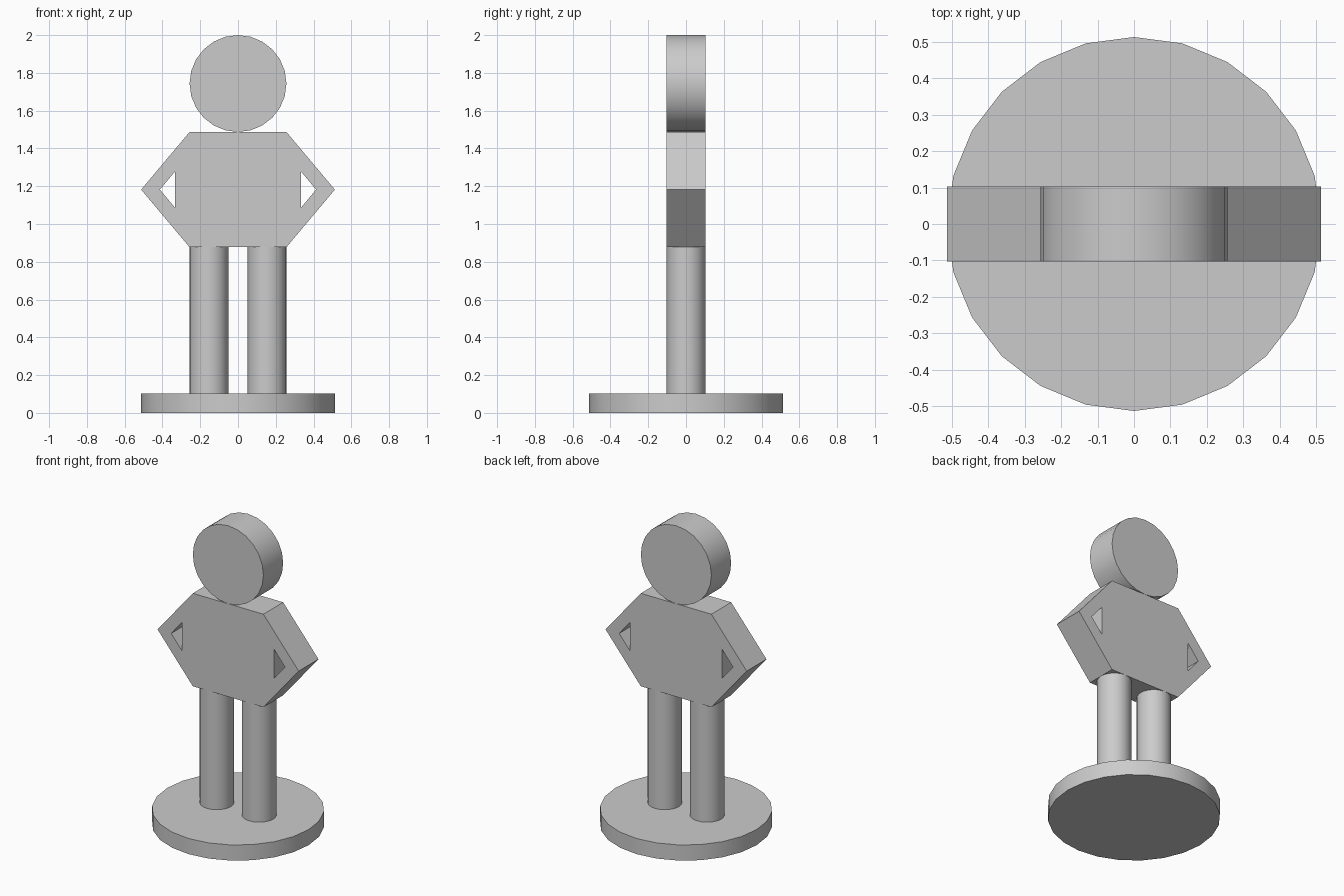
import bpy, bmesh
from math import radians

cube = bpy.data.objects.get("Cube")
if cube:
    bpy.data.objects.remove(cube, do_unlink=True)

U = 2 / 19.5          # basic module: base height and half the figure's thickness
SIDES = 24
TORSO_BOTTOM, TORSO_TOP = 0.877, 14.5 * U
TORSO_MID = (TORSO_BOTTOM + TORSO_TOP) / 2

grey = bpy.data.materials.new("plain grey")
grey.use_nodes = True
GREY = (0.6, 0.6, 0.6, 1)
grey.diffuse_color = GREY
grey.node_tree.nodes["Principled BSDF"].inputs["Base Color"].default_value = GREY


def disc(name, radius, depth, location, rotation=(0, 0, 0)):
    """Cylinder with smooth sides and sharp rims."""
    bpy.ops.mesh.primitive_cylinder_add(vertices=SIDES, radius=radius, depth=depth,
                                        location=location, rotation=rotation)
    obj = bpy.context.object
    obj.name = name
    obj.data.materials.append(grey)
    bpy.ops.object.shade_smooth_by_angle(angle=radians(30))
    return obj


def plate(name, outlines, half_depth):
    """Upright plate from x-z outlines; inner outlines become holes."""
    curve = bpy.data.curves.new(name + " profile", "CURVE")
    curve.dimensions = "2D"
    curve.fill_mode = "BOTH"
    curve.extrude = half_depth
    for points in outlines:
        spline = curve.splines.new("POLY")
        spline.points.add(len(points) - 1)
        for point, (x, z) in zip(spline.points, points):
            point.co = (x, z, 0, 1)
        spline.use_cyclic_u = True
    helper = bpy.data.objects.new(name + " profile", curve)
    bpy.context.collection.objects.link(helper)
    graph = bpy.context.evaluated_depsgraph_get()
    mesh = bpy.data.meshes.new_from_object(helper.evaluated_get(graph))
    bpy.data.objects.remove(helper, do_unlink=True)

    # Weld the caps to the walls and face everything outward
    bm = bmesh.new()
    bm.from_mesh(mesh)
    bmesh.ops.remove_doubles(bm, verts=bm.verts, dist=0.0001)
    bmesh.ops.recalc_face_normals(bm, faces=bm.faces)
    for face in bm.faces:
        face.smooth = False
    bm.to_mesh(mesh)
    bm.free()
    mesh.name = name
    mesh.materials.clear()
    mesh.materials.append(grey)
    obj = bpy.data.objects.new(name, mesh)
    obj.rotation_euler.x = radians(90)
    bpy.context.collection.objects.link(obj)
    return obj


# Round base
disc("base", 5 * U, U, (0, 0, U / 2))

# Legs
leg_length = TORSO_BOTTOM - U
for side, name in ((1, "left_leg"), (-1, "right_leg")):
    disc(name, U, leg_length, (side * 1.5 * U, 0, U + leg_length / 2))

# Torso with hands-on-hips arms, and a triangular gap inside each elbow
hexagon = [(-2.5 * U, TORSO_BOTTOM), (2.5 * U, TORSO_BOTTOM), (5 * U, TORSO_MID),
           (2.5 * U, TORSO_TOP), (-2.5 * U, TORSO_TOP), (-5 * U, TORSO_MID)]
gaps = [[(s * 3.25 * U, TORSO_MID - 0.096), (s * 4.03 * U, TORSO_MID),
         (s * 3.25 * U, TORSO_MID + 0.096)] for s in (1, -1)]
plate("torso_and_arms", [hexagon] + gaps, U)

# Head: an upright disc
disc("head", 2.5 * U, 2 * U, (0, 0, 17 * U), (radians(90), 0, 0))
